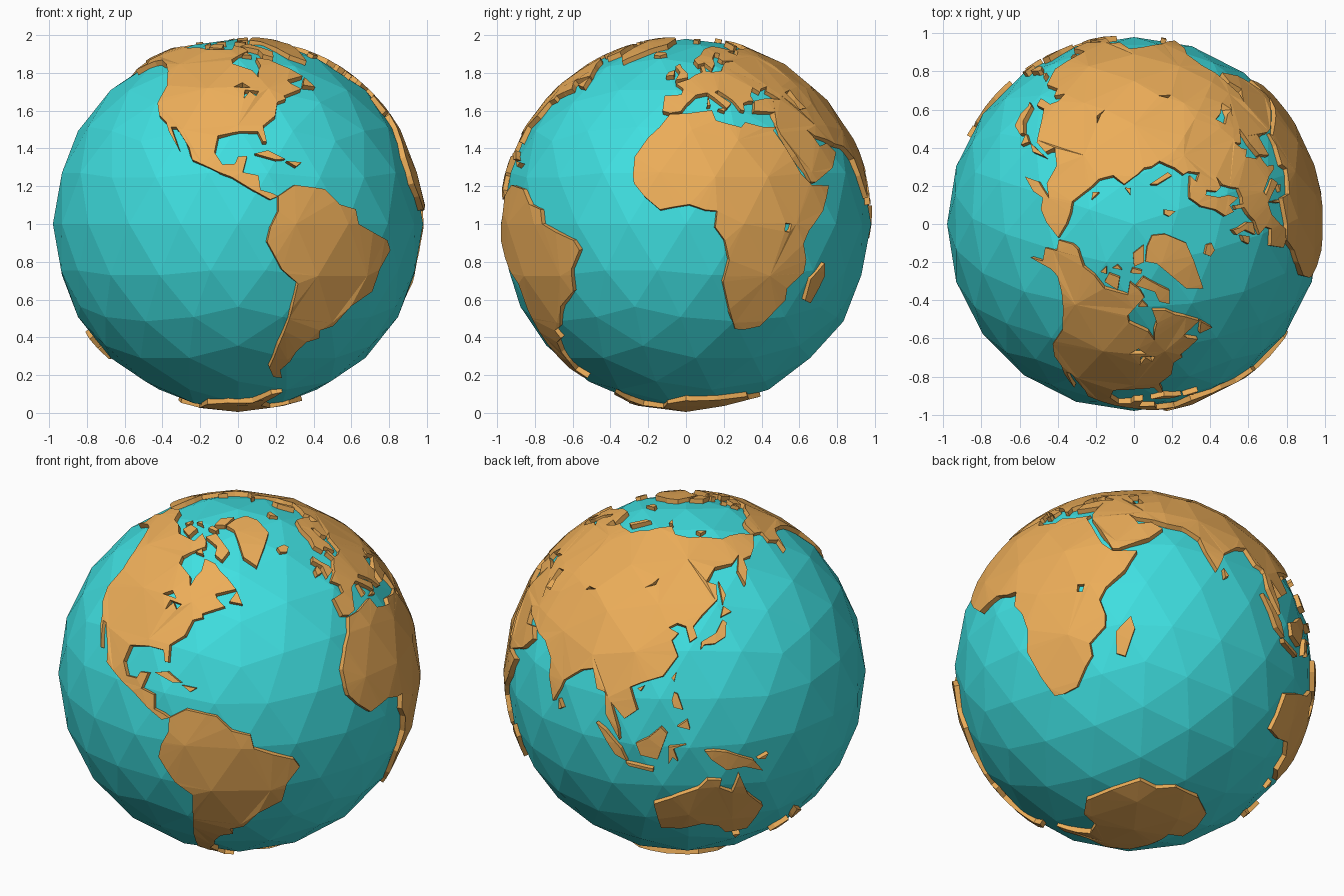
import bpy, bmesh
from math import radians, sin, cos, pi
from mathutils import Vector, Matrix
from mathutils.geometry import delaunay_2d_cdt

CENTRE = Vector((0, 0, 1))
OCEAN_R, LAND_R, THICK = 0.98, 0.995, 0.05


def material(name, rgb):
    m = bpy.data.materials.new(name)
    m.diffuse_color = (*rgb, 1)
    return m


ocean_mat = material("ocean_teal", (0.05, 0.74, 0.75))
land_mat = material("land_tan", (0.84, 0.42, 0.10))

# Ocean: faceted ball
bpy.ops.mesh.primitive_ico_sphere_add(subdivisions=3, radius=OCEAN_R)
ocean = bpy.context.object
ocean.name = "ocean"
ocean.data.transform(Matrix.Rotation(pi / 2, 4, 'Z'))
ocean.location = CENTRE
ocean.data.materials.append(ocean_mat)
grid = [v.co.normalized() for v in ocean.data.vertices]
grid_edges = [tuple(e.vertices) for e in ocean.data.edges]


def unit(lon, lat):
    a, b = radians(lon), radians(lat)
    return Vector((cos(b) * cos(a), cos(b) * sin(a), sin(b)))


def inside(p, loops):
    hit = False
    for loop in loops:
        for a, b in zip(loop, loop[1:] + loop[:1]):
            if (a.y > p.y) != (b.y > p.y) and p.x < a.x + (p.y - a.y) * (b.x - a.x) / (b.y - a.y):
                hit = not hit
    return hit


def land(name, outline, *lakes):
    """Slab of land from a flat lon, lat, lon, lat... outline, split along the ocean's facets."""
    loops3 = [[unit(*q) for q in zip(l[::2], l[1::2])] for l in (outline, *lakes)]
    mid = sum(loops3[0], Vector()).normalized()
    turn = mid.rotation_difference(Vector((0, 0, 1)))
    back = turn.inverted()

    def flat(v):
        w = turn @ v
        return Vector((w.x / w.z, w.y / w.z))
    loops = [[flat(v) for v in l] for l in loops3]
    pts, edges = [], []
    for l in loops:
        n, k = len(pts), len(l)
        pts += l
        edges += [(n + i, n + (i + 1) % k) for i in range(k)]
    reach = max(0.15, min(v.dot(mid) for v in loops3[0]) - 0.4)
    index = {}
    for i, g in enumerate(grid):
        if g.dot(mid) > reach:
            index[i] = len(pts)
            pts.append(flat(g))
    edges += [(index[a], index[b]) for a, b in grid_edges if a in index and b in index]
    co, _, tris, *_ = delaunay_2d_cdt(pts, edges, [], 0, 1e-5)
    bm = bmesh.new()
    vs = [bm.verts.new((back @ Vector((p.x, p.y, 1))).normalized() * LAND_R) for p in co]
    for t in tris:
        if inside(sum((co[i] for i in t), Vector((0, 0))) / len(t), loops):
            f = bm.faces.new([vs[i] for i in t])
            f.normal_update()
            if f.normal.dot(f.calc_center_median()) < 0:
                f.normal_flip()
    bmesh.ops.delete(bm, geom=[v for v in bm.verts if not v.link_faces], context='VERTS')
    me = bpy.data.meshes.new(name)
    bm.to_mesh(me)
    bm.free()
    me.materials.append(land_mat)
    ob = bpy.data.objects.new(name, me)
    ob.location = CENTRE
    bpy.context.collection.objects.link(ob)
    s = ob.modifiers.new("thickness", 'SOLIDIFY')
    s.thickness, s.offset = THICK, -1


# Continents
land("africa", [-17, 15, -17, 21, -13, 27.5, -9.5, 31, -6, 35.8, 0, 36, 10, 37.3, 11, 33.5, 15, 32.3, 20, 31,
    22, 32.8, 29, 31, 34, 31, 32.5, 29.8, 35.5, 24, 37.3, 20, 39.5, 15.5, 43.2, 12, 51, 11.8, 47, 4, 41, -2,
    39, -6, 40.7, -11, 40.5, -15, 35, -20, 35.4, -24, 32.7, -27, 28, -33, 22, -34.2, 18.4, -34, 15, -27,
    12, -18, 13.6, -11, 12, -5, 9, -1, 9.6, 4, 6, 4.3, 1, 6, -4, 5.2, -8, 4.4, -13, 8.5, -16.5, 12.5],
    [32, 0.3, 34.2, 0, 33.5, -2.5, 31.8, -2.3])
land("europe", [-9, 37, -9, 43, -2, 43.5, -1.2, 46, -4.7, 48.4, 1.6, 50.5, 4.5, 52.5, 8.5, 54, 8.2, 57, 10.5, 57.5,
    10.5, 54.3, 14, 54, 19, 54.5, 21, 57, 24, 59.3, 30, 60, 23, 60.2, 21.5, 62, 25, 65, 22, 65.8, 17.5, 62,
    17, 58.5, 14.2, 55.5, 11, 59, 7, 58, 5, 61, 10, 64, 15, 68.5, 25, 71, 31, 70, 41, 67, 34, 66.5, 38, 64,
    44, 66.5, 45, 68.3, 54, 68.5, 61, 69, 60, 50, 48, 47, 42, 41.5, 37, 45, 39, 47, 35, 46, 33.5, 44.5,
    31, 46.5, 28, 43, 28.5, 41, 26, 40.8, 23.5, 40, 23, 37, 21.5, 37.5, 19.4, 41, 14, 45.3, 12.4, 44.5,
    16, 41.8, 18.3, 40, 16, 38, 12, 42, 9, 44.3, 4, 43.3, 0, 39.5, -2, 36.8, -6, 36.2])
land("middle_east", [48, 47, 42, 41.5, 35, 42, 29, 41, 27, 37, 36, 36.5, 34.5, 31.3, 35, 28.5, 39, 21.5, 43, 13,
    45, 12.8, 55, 17.5, 59.8, 22.5, 56, 25.5, 51.5, 24.5, 50, 27.5, 48, 30, 51, 28, 57, 26.8, 61.5, 25.2, 60, 50],
    [47.5, 44.5, 52, 45.5, 52, 42, 54, 38, 49.5, 37.5, 49.5, 40.5])
land("asia", [61.5, 25.2, 67, 24.5, 72.7, 20.5, 74, 15, 77.5, 8, 80, 13, 81, 16, 87, 21, 91.5, 22.5, 94.3, 16.5,
    97.5, 16, 98.5, 9, 103.5, 1.4, 103, 5, 100, 13.2, 105, 8.7, 109, 12, 106, 19, 110, 21, 117, 23.5, 122, 30,
    119.5, 35, 122, 37.3, 118, 39, 121.5, 40.5, 125, 39.5, 126.5, 34.5, 129.3, 36, 128, 39.5, 132, 43.2, 140, 48,
    141, 53, 136, 54.5, 143, 59.3, 155, 59.5, 163, 62, 156, 56.5, 156.5, 51.2, 162, 56, 164, 60, 171, 60.2,
    179, 62.5, 190, 66, 180, 69, 170, 70, 160, 69.7, 140, 72.5, 128, 72.5, 113, 73.8, 104, 77.5, 87, 75,
    80, 72.5, 73, 71.5, 68, 69, 61, 69, 60, 50],
    [104, 51.5, 109, 53, 110, 55.5, 107, 53], [74, 45, 79, 46.5, 75, 46.5])
land("north_america", [-168, 66, -162, 70, -156, 71, -140, 69.5, -128, 70, -115, 68, -95, 68, -94, 72, -85, 69.5,
    -82, 67, -87, 65, -94, 61, -93, 58.5, -82.5, 55, -80, 51.5, -79, 55, -77, 57.5, -78, 62.3, -70, 61, -66, 58.5,
    -61, 56, -56, 52, -66, 50, -65, 48.5, -61, 46, -66, 44.5, -70.5, 43, -70, 41.7, -74, 40.5, -76, 35.2,
    -81, 31.5, -80.2, 26, -81.5, 26, -83, 29.5, -89.5, 29.5, -97, 28, -97.8, 22.5, -95, 18.5, -91, 18.7, -90, 21,
    -87, 21.3, -88.5, 16, -83.5, 15, -83, 10.5, -79.5, 9.5, -77.5, 8.5, -80, 7.5, -85.5, 10.5, -92, 14.5,
    -96, 16, -105, 20, -106.5, 24, -112.5, 31, -114.5, 31, -110, 23.3, -115, 29.5, -117.2, 33, -121, 35.5,
    -124, 40, -124, 47.5, -130, 54.5, -137, 58.5, -146, 60.8, -152, 60, -162, 55, -158, 58.7, -165, 61, -161, 64.5],
    [-92, 46.8, -88, 48.8, -84.5, 46.5], [-87.5, 42, -87, 45.5, -81, 45, -82.5, 43, -85, 45])
land("south_america", [-77.5, 8.5, -72, 12, -62, 10.7, -57, 6, -51, 4.5, -50, 0, -44, -2.5, -37, -5, -35, -8,
    -39, -14, -40, -21, -48, -26, -53, -33, -58, -34.5, -57, -37.5, -62, -39, -65, -43, -66, -47, -69, -51,
    -66, -55, -71, -54.5, -75, -50, -73.5, -40, -71.5, -30, -70.3, -18.5, -76, -14, -81, -5.5, -80, -1, -77.5, 4])
land("australia", [114, -22, 122, -18, 129, -15, 132, -11.5, 136.5, -12, 136, -15, 140.5, -17.5, 142.5, -10.8,
    146, -19, 153, -26, 150, -37.5, 141, -38, 137.5, -33.5, 131, -31.5, 123.5, -34, 115.5, -34.3])
land("antarctica", [-180, -78, -150, -77, -125, -73.5, -100, -72, -75, -72, -65, -65, -58, -63.5, -62, -70, -62, -75,
    -35, -78, -20, -73, 0, -70, 30, -69.5, 55, -66.5, 70, -69, 85, -66.5, 110, -66, 135, -66.5, 155, -69.5,
    170, -72, 165, -78])
land("greenland", [-73, 78, -60, 82, -32, 83.5, -18, 80, -20, 73, -32, 68, -43, 60, -51, 64, -54, 70, -60, 76])

# Arctic islands
land("baffin_island", [-80, 73.5, -68, 69.5, -62, 66.5, -66, 62.5, -72, 64.5, -73, 68, -88, 71])
land("ellesmere_island", [-90, 77, -92, 81, -65, 83, -75, 78])
land("victoria_island", [-117, 70, -117, 73, -105, 73, -104, 69])
land("banks_island", [-125, 72, -123, 74.5, -119, 72.5])
land("devon_island", [-94, 75, -92, 76.5, -80, 75.5, -82, 74.5])
land("melville_island", [-116, 75, -112, 76.5, -105, 75.5])
land("southampton_island", [-87, 64, -84, 66, -80.5, 63.8])
land("svalbard", [12, 79, 17, 76.7, 26, 79.8, 18, 80.3])
land("novaya_zemlya", [52, 71, 57, 71, 68, 76.8, 60, 76])
land("severnaya_zemlya", [96, 79, 104, 78.6, 97, 81])
land("new_siberian_islands", [138, 75.5, 150, 75, 142, 74])
land("iceland", [-23, 64, -18, 63.4, -14, 65, -16, 66.4, -23, 66])

# Atlantic and Mediterranean islands
land("great_britain", [-5, 50, 1, 51.2, 1, 53, -2, 56, -3.5, 58.5, -6, 57, -3, 54])
land("ireland", [-10, 52, -6, 52.2, -6, 55, -9, 54])
land("sardinia", [8.3, 39, 9.7, 39.3, 9.3, 43])
land("sicily", [12.5, 37.8, 15, 36.8, 15.4, 38.2])
land("newfoundland", [-59, 47.7, -53, 46.8, -55.5, 51.4])
land("cuba", [-84.5, 22, -80, 23.1, -74.5, 20.3, -77.5, 20])
land("hispaniola", [-74, 19.6, -69, 19.2, -71, 17.8])

# Indian and Pacific islands
land("madagascar", [49, -12, 50.3, -16, 47, -25, 44, -24, 44, -17])
land("sri_lanka", [80, 9.5, 81.7, 7, 80.3, 6])
land("honshu", [130.5, 32, 132, 33.5, 136, 33.6, 140.5, 35.5, 141.8, 40, 140.5, 41, 137, 37, 131, 34.5])
land("hokkaido", [140, 42, 145, 43.3, 142, 45.4])
land("sakhalin", [142, 46, 144.5, 49, 142.8, 54.2])
land("taiwan", [120, 23, 121, 22, 121.8, 25.2])
land("hainan", [108.7, 19, 110.8, 20, 109.8, 18.2])
land("luzon", [120.3, 16, 121, 18.5, 122.2, 18, 124, 13, 121, 13.7])
land("mindanao", [122.3, 7.5, 125.5, 9.7, 126.3, 6.5])
land("borneo", [109, 1, 113, 3.2, 117, 7, 119, 5, 116, -4, 110.5, -3])
land("sumatra", [95.3, 5.6, 98.5, 3.8, 104, -1.5, 106, -5.8, 102, -4])
land("java", [105.5, -6.3, 114.5, -7.5, 114.5, -8.7, 106.5, -7.5])
land("sulawesi", [119.5, -5.5, 119.5, 0.5, 125, 1.5, 121, 0, 122.5, -4.5, 120.8, -3])
land("new_guinea", [131, -1, 134, -1, 138, -1.8, 147, -6, 150.5, -10.5, 144, -7.8, 138, -8.3, 133, -4])
land("new_britain", [148.5, -5.8, 152, -4.5, 151, -6.2])
land("tasmania", [144.8, -40.8, 148.2, -41, 146.7, -43.5])
land("north_island", [173, -35, 178.3, -37.8, 175.5, -41.5, 174, -39])
land("south_island", [173, -40.7, 174, -42, 170.5, -46, 166.5, -46, 168, -44])
